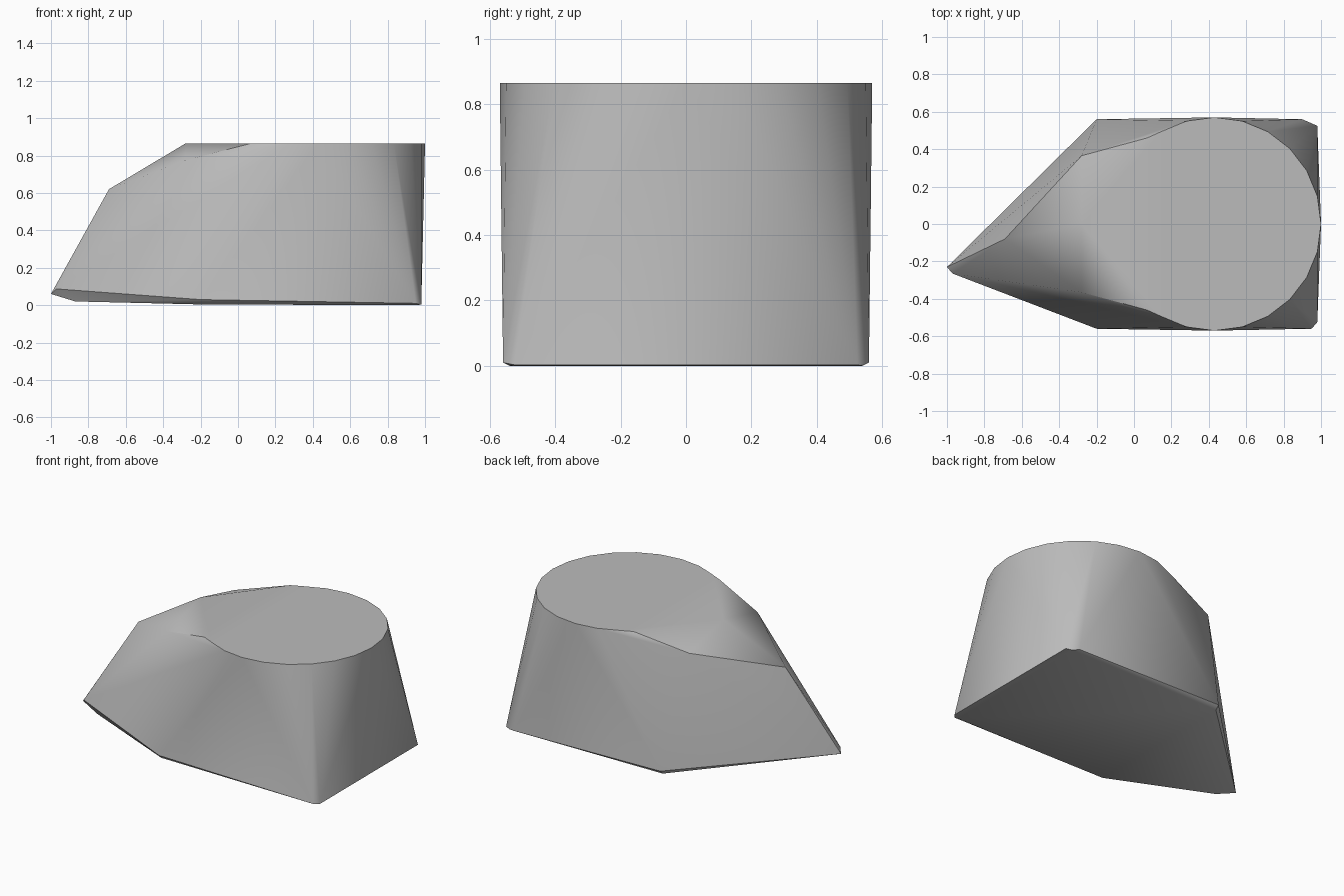
import bpy, bmesh, math

cube = bpy.data.objects.get("Cube")
if cube:
    bpy.data.objects.remove(cube, do_unlink=True)

# One plain grey for the whole block
GREY = (0.5, 0.5, 0.5, 1.0)
grey = bpy.data.materials.new("stone_grey")
grey.use_nodes = True
grey.diffuse_color = GREY
grey.node_tree.nodes["Principled BSDF"].inputs["Base Color"].default_value = GREY

TOP = 0.865
points = []

# Rounded part of the flat top
for step in range(-8, 9):
    a = math.radians(15 * step)
    points.append((0.43 + 0.57 * math.cos(a), 0.57 * math.sin(a), TOP))

# Sloping shoulders and front ridge of the top
for side in (-1, 1):
    points += [(0.07, side * 0.46, TOP), (-0.28, side * 0.365, 0.775)]
points += [(-0.28, 0, TOP), (-0.69, -0.08, 0.62)]

# Base corners, with a thin bevel along the long sides
for side in (-1, 1):
    points += [
        (-0.2, side * 0.56, 0.03), (-0.2, side * 0.535, 0.004),
        (0.95 if side < 0 else 0.9, side * 0.56, 0.01),
        (0.98, side * 0.525, 0.003), (0.94, side * 0.54, 0),
    ]

# Pointed nose
points += [(-1, -0.23, 0.06), (-0.97, -0.265, 0.087), (-0.87, -0.265, 0.02)]

# Wrap all the outline points in one solid skin
bm = bmesh.new()
for p in points:
    bm.verts.new(p)
hull = bmesh.ops.convex_hull(bm, input=bm.verts[:])
loose = [v for v in bm.verts if not v.link_faces]
bmesh.ops.delete(bm, geom=loose, context="VERTS")
bmesh.ops.dissolve_limit(bm, angle_limit=math.radians(0.5),
                         verts=bm.verts[:], edges=bm.edges[:])
bmesh.ops.recalc_face_normals(bm, faces=bm.faces[:])
mesh = bpy.data.meshes.new("faceted_block")
bm.to_mesh(mesh)
bm.free()
mesh.materials.append(grey)

block = bpy.data.objects.new("faceted_block", mesh)
bpy.context.collection.objects.link(block)
bpy.ops.object.select_all(action="DESELECT")
block.select_set(True)
bpy.context.view_layer.objects.active = block
bpy.ops.object.shade_smooth_by_angle(angle=math.radians(35))
